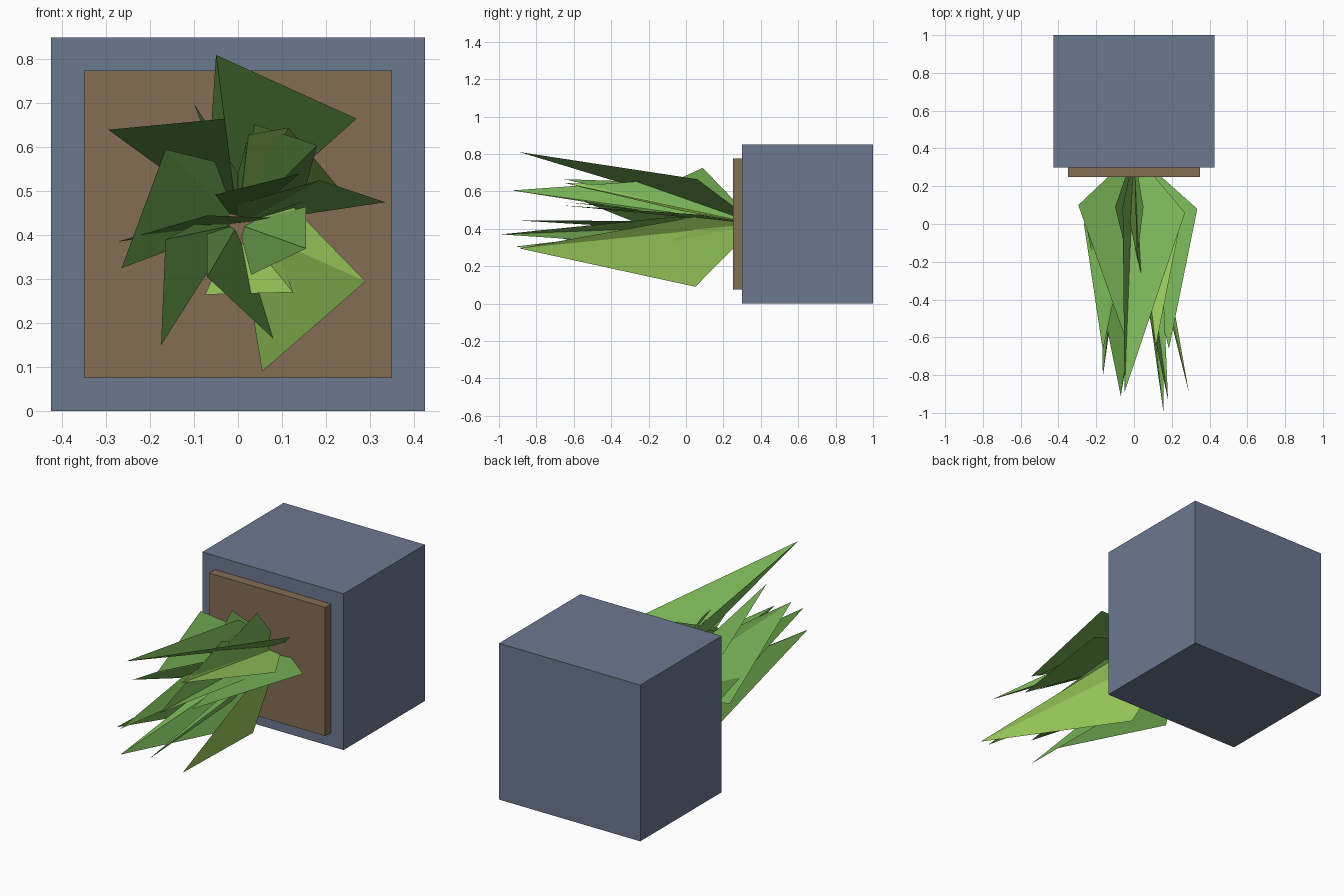
import bpy
from mathutils import Vector


def material(name, color):
    m = bpy.data.materials.new(name)
    m.diffuse_color = (*color, 1)
    return m


def box(name, size, center, mat):
    bpy.ops.mesh.primitive_cube_add(size=1, location=center)
    o = bpy.context.object
    o.name = name
    o.scale = size
    bpy.ops.object.transform_apply(location=False, rotation=False, scale=True)
    o.data.materials.append(mat)


def leaf(name, tip, side_a, side_b, mat):
    # Two flat triangles folded along the line from root to tip
    me = bpy.data.meshes.new(name)
    me.from_pydata([ROOT, side_a, tip, side_b], [], [(0, 1, 2), (0, 2, 3)])
    me.materials.append(mat)
    bpy.context.collection.objects.link(bpy.data.objects.new(name, me))


slate = material("slate", (0.15, 0.19, 0.28))
soil = material("soil", (0.23, 0.15, 0.09))
greens = [material("green", (0.20, 0.48, 0.10)),
          material("light_green", (0.34, 0.62, 0.11)),
          material("deep_green", (0.11, 0.29, 0.05))]

# Pot lying on its side with the soil facing forward
box("pot", (0.85, 0.70, 0.85), (0, 0.65, 0.425), slate)
box("soil", (0.70, 0.05, 0.70), (0, 0.275, 0.425), soil)

# Leaves fan out of one root buried in the soil: tip, side, side, colour
ROOT = Vector((0, 0.38, 0.425))
LEAVES = [
    ((-.05, -.89, .81), (.27, .06, .665), (-.06, .09, .66), 0),
    ((.29, -.89, .295), (.055, .05, .09), (.12, .08, .47), 1),
    ((-.03, -.65, .665), (-.295, .10, .64), (-.01, .05, .50), 0),
    ((-.165, -.67, .595), (-.265, .0, .325), (-.02, .0, .56), 0),
    ((.18, -.93, .605), (.015, -.16, .66), (.145, -.1, .475), 0),
    ((-.165, -.81, .39), (-.175, .05, .15), (-.07, .05, .44), 0),
    ((-.07, -.91, .305), (.08, -.03, .165), (-.07, .05, .42), 0),
    ((.155, -.99, .37), (.03, -.1, .31), (.155, -.05, .465), 0),
    ((-.07, -.91, .445), (-.275, .1, .385), (.075, .05, .44), 2),
    ((.14, -.62, .54), (-.06, .05, .49), (.05, .05, .47), 2),
    ((.115, -.65, .645), (.24, -.02, .495), (-.02, .0, .62), 1),
    ((.185, -.66, .525), (.335, .08, .475), (.0, .08, .47), 0),
    ((.125, -.21, .27), (-.075, .1, .265), (.08, .05, .40), 1),
    ((.0, -.32, .54), (-.10, .09, .70), (.05, .09, .725), 0),
]
for i, (tip, a, b, c) in enumerate(LEAVES):
    leaf(f"leaf_{i + 1}", tip, a, b, greens[c])
